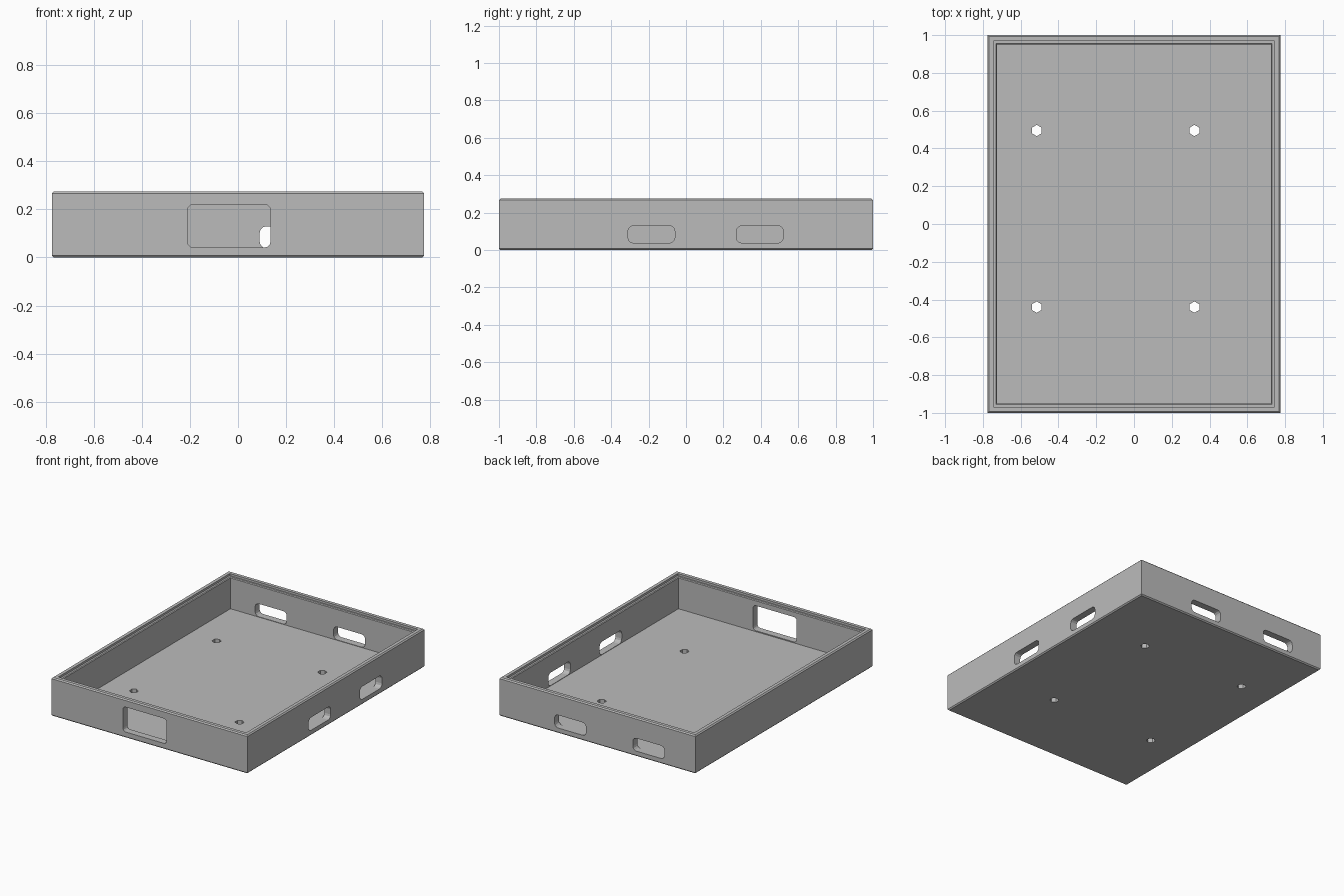
import bpy, bmesh, math
from mathutils import Vector

cube = bpy.data.objects.get("Cube")
if cube:
    bpy.data.objects.remove(cube, do_unlink=True)

grey = bpy.data.materials.new("plain grey")
grey.use_nodes = True
colour = (0.5, 0.5, 0.5, 1)
grey.diffuse_color = colour
grey.node_tree.nodes["Principled BSDF"].inputs["Base Color"].default_value = colour


def add_object(name, bm):
    bmesh.ops.recalc_face_normals(bm, faces=bm.faces)
    mesh = bpy.data.meshes.new(name)
    bm.to_mesh(mesh)
    bm.free()
    mesh.materials.append(grey)
    obj = bpy.data.objects.new(name, mesh)
    bpy.context.collection.objects.link(obj)
    return obj


def prism(bm, points, offset):
    """Extrude a closed outline along an offset."""
    face = bm.faces.new([bm.verts.new(p) for p in points])
    new = bmesh.ops.extrude_face_region(bm, geom=[face])["geom"]
    bmesh.ops.translate(bm, vec=offset, verts=[v for v in new if isinstance(v, bmesh.types.BMVert)])


def rounded_outline(a0, a1, z0, z1, r, steps=3):
    """Rectangle with rounded corners, as (along, z) pairs."""
    corners = [(a1 - r, z1 - r), (a0 + r, z1 - r), (a0 + r, z0 + r), (a1 - r, z0 + r)]
    out = []
    for i, (a, z) in enumerate(corners):
        for s in range(steps + 1):
            t = (i + s / steps) * math.pi / 2
            out.append((a + r * math.cos(t), z + r * math.sin(t)))
    return out


# Tray shell: rectangular rings (half x, half y, z) from underside to floor
HX, HY, TOP, FLOOR, WALL = 0.775, 1.0, 0.275, 0.035, 0.05
EDGE, LEDGE = 0.008, 0.032
profile = [(EDGE, 0), (0, EDGE), (0, TOP - EDGE), (EDGE, TOP),
           (LEDGE, TOP), (LEDGE, TOP - 0.015), (WALL - 0.005, TOP - 0.015),
           (WALL, TOP - 0.02), (WALL, FLOOR)]
bm = bmesh.new()
rings = []
for inset, z in profile:
    x, y = HX - inset, HY - inset
    rings.append([bm.verts.new(p) for p in ((-x, -y, z), (x, -y, z), (x, y, z), (-x, y, z))])
for low, high in zip(rings, rings[1:]):
    for i in range(4):
        j = (i + 1) % 4
        bm.faces.new((low[i], low[j], high[j], high[i]))
bm.faces.new(rings[0])
bm.faces.new(rings[-1])
tray = add_object("tray", bm)

# Openings: front window, back slots, left-side slots, floor screw holes
bm = bmesh.new()
window = rounded_outline(-0.21, 0.135, 0.042, 0.22, 0.022)
prism(bm, [(a, -1.1, z) for a, z in window], Vector((0, 0.2, 0)))
for start in (-0.53, 0.09):
    slot = rounded_outline(start, start + 0.25, 0.038, 0.13, 0.028)
    prism(bm, [(a, 0.9, z) for a, z in slot], Vector((0, 0.2, 0)))
for start in (-0.31, 0.27):
    slot = rounded_outline(start, start + 0.25, 0.038, 0.13, 0.028)
    prism(bm, [(0.68, a, z) for a, z in slot], Vector((0.2, 0, 0)))
for x in (-0.515, 0.32):
    for y in (-0.44, 0.495):
        hexagon = [(x + 0.03 * math.sin(k * math.pi / 3), y + 0.03 * math.cos(k * math.pi / 3), -0.1)
                   for k in range(6)]
        prism(bm, hexagon, Vector((0, 0, 0.2)))
cutter = add_object("opening_cutter", bm)
cutter.hide_render = True

cut = tray.modifiers.new("openings", "BOOLEAN")
cut.operation = "DIFFERENCE"
cut.solver = "EXACT"
cut.object = cutter
bpy.context.view_layer.objects.active = tray
bpy.ops.object.modifier_apply(modifier=cut.name)
bpy.data.objects.remove(cutter, do_unlink=True)
